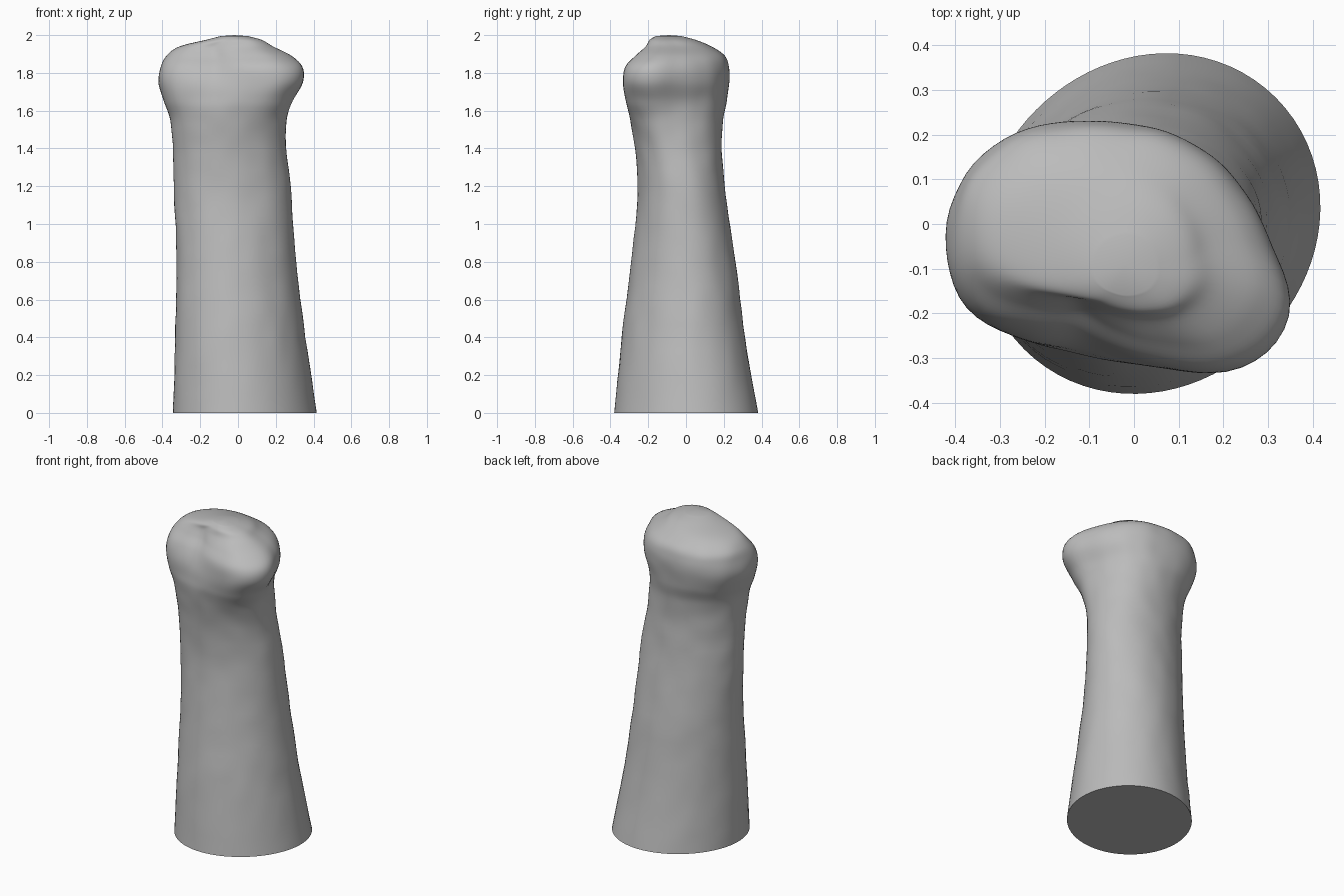
import bpy, bmesh, math
from mathutils import Vector, noise

cube = bpy.data.objects.get("Cube")
if cube:
    bpy.data.objects.remove(cube, do_unlink=True)

SIDES, STEPS = 80, 6
# radii of the knobbly head outline, counter-clockwise from +x
HEAD = [.342, .31, .297, .287, .285, .31, .35, .375,
        .375, .36, .295, .245, .25, .30, .385, .408]
# height, x min, x max, y min, y max, head shape, front hollow
RINGS = [
    (0, -.345, .417, -.38, .382, 0, 0),
    (.4, -.332, .357, -.34, .312, 0, 0),
    (.8, -.325, .307, -.29, .262, .03, 0),
    (1.15, -.338, .283, -.256, .211, .1, 0),
    (1.4, -.346, .256, -.27, .19, .25, 0),
    (1.55, -.36, .258, -.295, .196, .5, 0),
    (1.65, -.393, .288, -.319, .215, .8, 0),
    (1.75, -.42, .345, -.335, .23, 1, .02),
    (1.83, -.41, .342, -.322, .228, 1, .09),
    (1.89, -.38, .285, -.27, .205, .95, .13),
    (1.94, -.31, .185, -.215, .135, .8, .12),
    (1.975, -.17, .125, -.195, .05, .5, .08),
    (1.995, -.09, .05, -.16, -.025, .3, .03)]


def spline(a, b, c, d, t):
    return b + .5 * t * (c - a + t * (2*a - 5*b + 4*c - d + t * (3*(b - c) + d - a)))


def head_radius(u):
    i, n = int(u), len(HEAD)
    return spline(*(HEAD[(i + k) % n] for k in (-1, 0, 1, 2)), u - i)


def ring_points(z, x0, x1, y0, y1, shape, hollow):
    pts = []
    for k in range(SIDES):
        a = math.tau * k / SIDES
        # the shaft is a slanted oval that blends into the head outline
        oval = 1 + .05 * math.sin(2 * a)
        r = oval + shape * (head_radius(k * len(HEAD) / SIDES) / .33 - oval)
        pts.append((a, r * math.cos(a), r * math.sin(a)))
    xs, ys = [p[1] for p in pts], [p[2] for p in pts]
    out = []
    for a, x, y in pts:
        # fit the outline to the ring's extents, then press in the front hollow
        v = Vector((x0 + (x1 - x0) * (x - min(xs)) / (max(xs) - min(xs)),
                    y0 + (y1 - y0) * (y - min(ys)) / (max(ys) - min(ys)), z))
        mid = Vector(((x0 + x1) / 2, (y0 + y1) / 2, z))
        v = mid + (v - mid) * (1 - 1.3 * hollow * math.exp(-((a - 4.2) / .55) ** 2))
        # faint uneven surface
        bump = .004 * noise.noise(v * 9) * min(1, z * 5, (2 - z) * 10)
        out.append(v + (v - mid).normalized() * bump)
    return out


bm = bmesh.new()
loops = []
last = len(RINGS) - 1
for i in range(last):
    ctl = [RINGS[min(max(i + k, 0), last)] for k in (-1, 0, 1, 2)]
    for s in range(STEPS + (i == last - 1)):
        row = [spline(*vals, s / STEPS) for vals in zip(*ctl)]
        loops.append([bm.verts.new(p) for p in ring_points(*row)])
for low, high in zip(loops, loops[1:]):
    for k in range(SIDES):
        j = (k + 1) % SIDES
        bm.faces.new((low[k], low[j], high[j], high[k]))
# flat cut base and rounded crown
bm.faces.new(loops[0][::-1])
peak = bm.verts.new((-.02, -.09, 2))
for k in range(SIDES):
    bm.faces.new((loops[-1][k], loops[-1][(k + 1) % SIDES], peak))

mesh = bpy.data.meshes.new("bone_shaft")
bm.to_mesh(mesh)
bm.free()
bone = bpy.data.objects.new("bone_shaft", mesh)
bpy.context.collection.objects.link(bone)

mat = bpy.data.materials.new("plain grey")
mat.use_nodes = True
grey = (.5, .5, .5, 1)
mat.diffuse_color = grey
mat.node_tree.nodes["Principled BSDF"].inputs["Base Color"].default_value = grey
mesh.materials.append(mat)

bpy.context.view_layer.objects.active = bone
bone.select_set(True)
bpy.ops.object.shade_smooth_by_angle(angle=math.radians(50))
